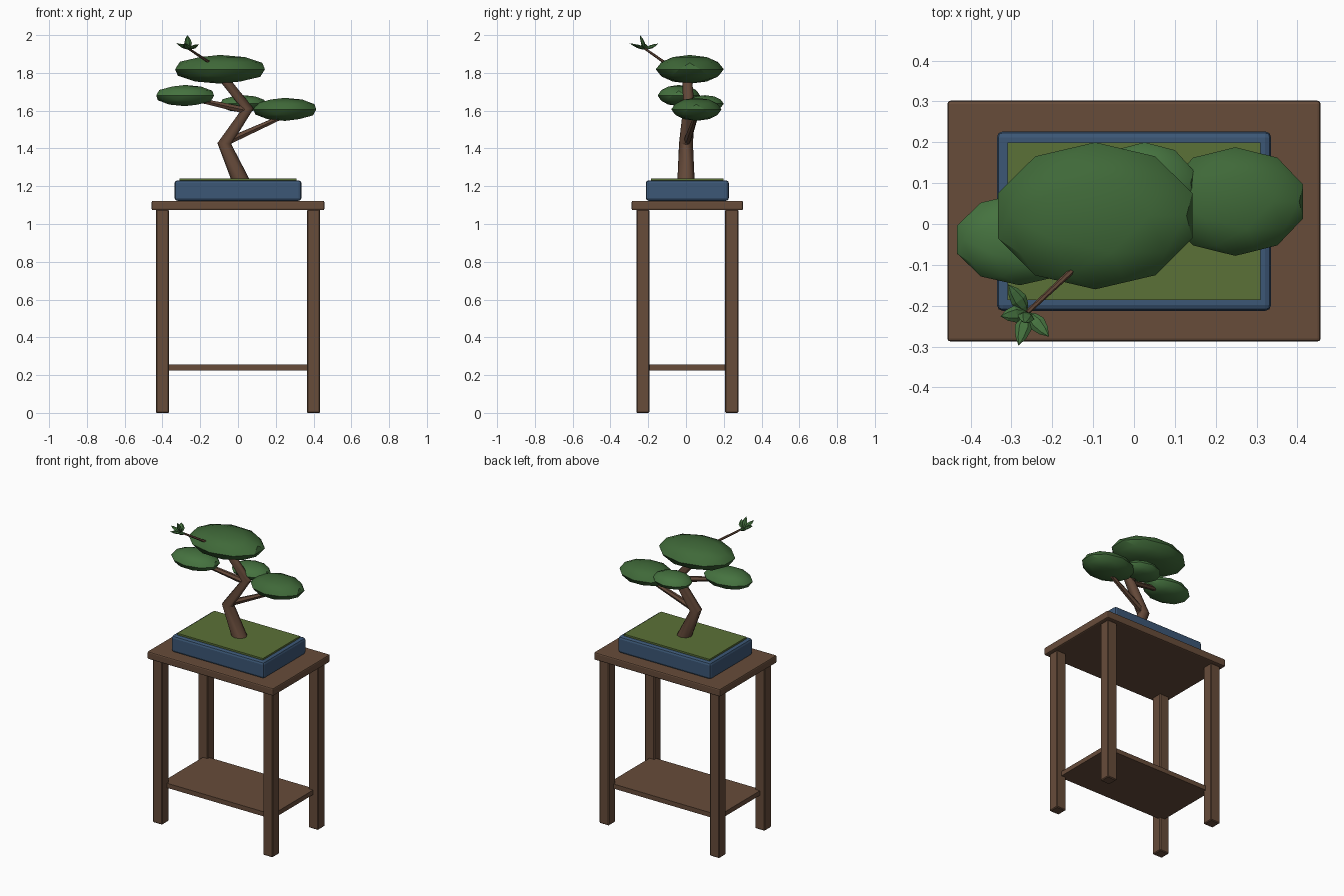
import bpy, math
from mathutils import Vector

if "Cube" in bpy.data.objects:
    bpy.data.objects.remove(bpy.data.objects["Cube"])

CY = 0.007  # the table and pot sit slightly behind the origin


def material(name, r, g, b):
    m = bpy.data.materials.new(name)
    m.diffuse_color = (r, g, b, 1)
    m.use_nodes = True
    m.node_tree.nodes["Principled BSDF"].inputs["Base Color"].default_value = m.diffuse_color
    return m


WOOD = material("wood", 0.135, 0.072, 0.042)
BARK = material("bark", 0.125, 0.065, 0.04)
GLAZE = material("blue_glaze", 0.045, 0.095, 0.18)
MOSS = material("moss", 0.105, 0.165, 0.038)
PINE = material("foliage", 0.05, 0.14, 0.04)
PINE_LIGHT = material("light_foliage", 0.06, 0.17, 0.05)


def finish(o, name, mat):
    o.name = name
    o.data.materials.clear()
    o.data.materials.append(mat)
    return o


def box(name, centre, size, mat, bevel=0.0, segments=2):
    bpy.ops.mesh.primitive_cube_add(size=1, location=centre)
    o = finish(bpy.context.object, name, mat)
    o.scale = size
    bpy.ops.object.transform_apply(location=False, rotation=False, scale=True)
    if bevel:
        m = o.modifiers.new("bevel", "BEVEL")
        m.width, m.segments = bevel, segments
    return o


def limb(name, points, resolution=2):
    """Tapered round limb through (x, y, z, radius) points."""
    c = bpy.data.curves.new(name, "CURVE")
    c.dimensions = "3D"
    c.bevel_depth, c.bevel_resolution, c.use_fill_caps = 1.0, resolution, True
    s = c.splines.new("POLY")
    s.points.add(len(points) - 1)
    for p, (x, y, z, r) in zip(s.points, points):
        p.co, p.radius = (x, y, z, 1), r
    o = bpy.data.objects.new(name, c)
    bpy.context.collection.objects.link(o)
    bpy.ops.object.select_all(action="DESELECT")
    o.select_set(True)
    bpy.context.view_layer.objects.active = o
    bpy.ops.object.convert(target="MESH")
    o = finish(bpy.context.object, name, BARK)
    bpy.ops.object.shade_smooth_by_angle(angle=math.radians(50))
    return o


def pad(name, centre, radii, mat):
    """Flattened foliage cloud."""
    bpy.ops.mesh.primitive_ico_sphere_add(subdivisions=2, radius=1, location=centre)
    o = finish(bpy.context.object, name, mat)
    o.scale = radii
    bpy.ops.object.transform_apply(location=False, rotation=False, scale=True)
    bpy.ops.object.shade_smooth_by_angle(angle=math.radians(30))
    return o


def leaf(name, base, tip, width=0.021, thick=0.009, sides=6):
    """Pointed leaf: a lathed spindle flattened across its upper face."""
    base, tip = Vector(base), Vector(tip)
    axis = tip - base
    side = axis.cross(Vector((0, 0, 1))).normalized()
    up = side.cross(axis).normalized()
    verts, faces = [base], []
    rings = [(0.2, 0.65), (0.45, 1.0), (0.75, 0.65)]
    for t, r in rings:
        for i in range(sides):
            a = math.tau * i / sides
            verts.append(base + axis * t + side * (r * width * math.cos(a))
                         + up * (r * thick * math.sin(a)))
    verts.append(tip)
    last = len(verts) - 1
    for i in range(sides):
        j = (i + 1) % sides
        faces.append((0, 1 + j, 1 + i))
        for k in range(len(rings) - 1):
            a, b = 1 + k * sides, 1 + (k + 1) * sides
            faces.append((a + i, a + j, b + j, b + i))
        top = last - sides
        faces.append((top + i, top + j, last))
    me = bpy.data.meshes.new(name)
    me.from_pydata(verts, [], faces)
    o = bpy.data.objects.new(name, me)
    bpy.context.collection.objects.link(o)
    return finish(o, name, PINE_LIGHT)


# Table
box("table_top", (0, CY, 1.098), (0.914, 0.59, 0.05), WOOD, 0.008)
for sx, xn in ((-1, "left"), (1, "right")):
    for sy, yn in ((-1, "front"), (1, "back")):
        box(f"{yn}_{xn}_leg", (sx * 0.4, CY + sy * 0.235, 0.538),
            (0.07, 0.07, 1.076), WOOD, 0.005, 1)
box("shelf", (0, CY, 0.24), (0.80, 0.44, 0.03), WOOD)

# Pot and moss
box("pot", (0, CY, 1.177), (0.672, 0.44, 0.108), GLAZE, 0.015)
box("moss", (0, CY, 1.222), (0.62, 0.385, 0.04), MOSS)

# Trunk and branches
limb("trunk", [(0.018, 0.0, 1.22, 0.046), (-0.072, 0.0, 1.425, 0.037),
               (0.052, 0.015, 1.61, 0.031), (-0.1, 0.005, 1.80, 0.024)])
limb("right_branch", [(-0.06, 0.005, 1.435, 0.021), (0.25, 0.054, 1.575, 0.012)], 1)
limb("left_branch", [(0.045, 0.01, 1.60, 0.02), (-0.25, -0.035, 1.665, 0.012)], 1)
limb("back_branch", [(0.045, 0.015, 1.60, 0.018), (0.027, 0.1, 1.63, 0.012)], 1)

# Foliage pads
pad("top_foliage", (-0.095, 0.02, 1.819), (0.25, 0.18, 0.076), PINE)
pad("right_foliage", (0.248, 0.055, 1.607), (0.175, 0.133, 0.061), PINE)
pad("left_foliage", (-0.28, -0.038, 1.68), (0.161, 0.112, 0.056), PINE_LIGHT)
pad("back_foliage", (0.026, 0.1, 1.637), (0.126, 0.1, 0.045), PINE_LIGHT)

# Stray twig with a leaf rosette
limb("twig", [(-0.12, -0.085, 1.835, 0.008), (-0.262, -0.217, 1.928, 0.006)], 1)
tips = [(-0.308, -0.148, 1.955), (-0.327, -0.226, 1.958), (-0.208, -0.276, 1.952),
        (-0.283, -0.298, 1.957), (-0.268, -0.243, 2.0)]
for n, tip in enumerate(tips):
    leaf(f"leaf_{n + 1}", (-0.261, -0.216, 1.924), tip)
